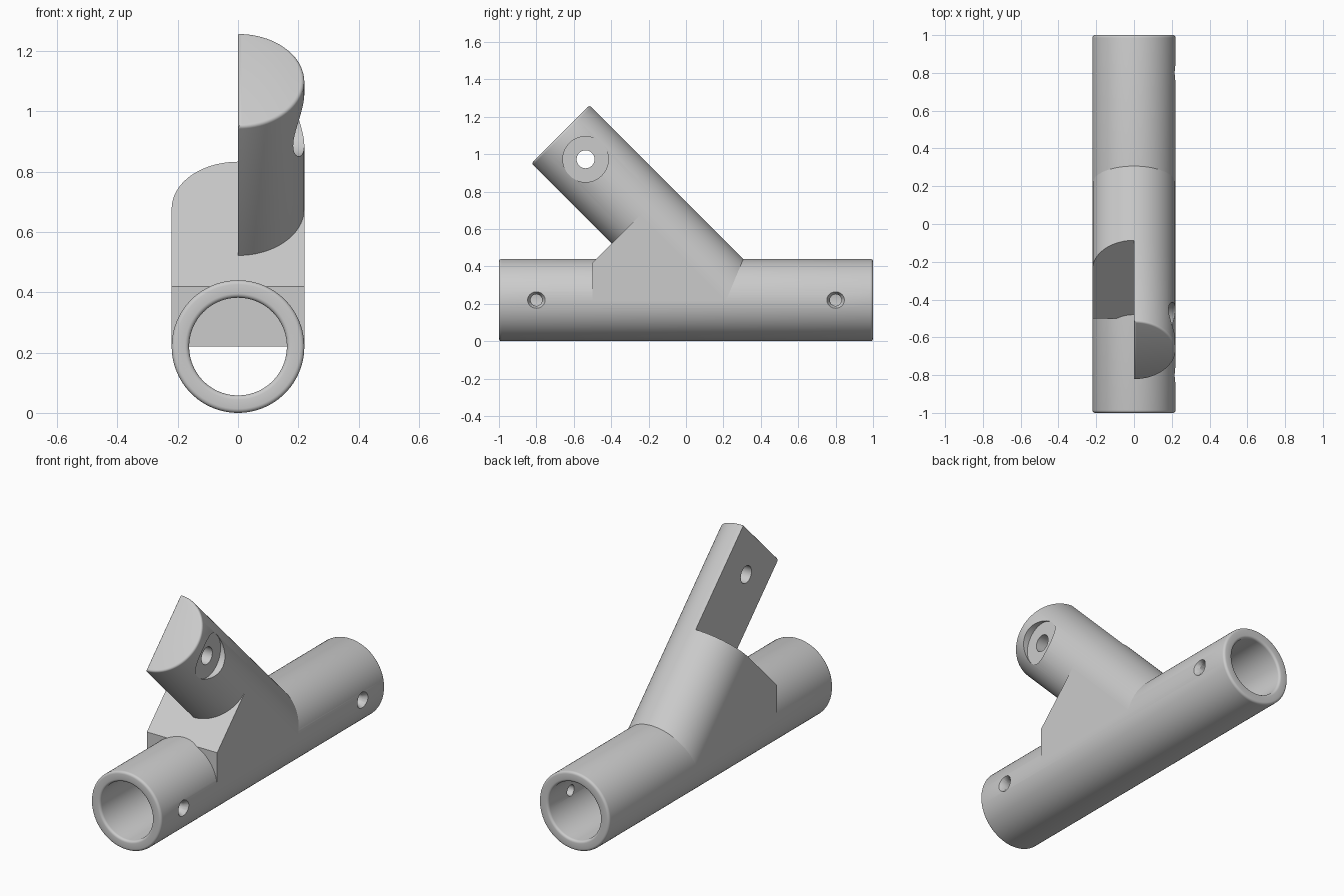
import bpy
import bmesh
from math import pi, sin, cos, radians, sqrt
from mathutils import Matrix, Vector

if "Cube" in bpy.data.objects:
    bpy.data.objects.remove(bpy.data.objects["Cube"], do_unlink=True)

R = 0.22          # outer radius of the tube and the arm
BORE = 0.162      # inner radius of the tube
STEP = 0.647      # arm length up to the half-lap shoulder
TIP = 1.253       # arm length up to its end
PIN = 1.064       # arm length up to the pin hole

grey = bpy.data.materials.new("plain_grey")
grey.use_nodes = True
colour = (0.6, 0.6, 0.6, 1)
grey.diffuse_color = colour
grey.node_tree.nodes["Principled BSDF"].inputs["Base Color"].default_value = colour

arm_frame = Matrix.Translation((0, 0.2155, R)) @ Matrix.Rotation(radians(45), 4, 'X')


def finish(name, bm):
    bmesh.ops.recalc_face_normals(bm, faces=bm.faces)
    mesh = bpy.data.meshes.new(name)
    bm.to_mesh(mesh)
    bm.free()
    mesh.materials.append(grey)
    obj = bpy.data.objects.new(name, mesh)
    bpy.context.collection.objects.link(obj)
    return obj


def arc(radius, start, end, steps):
    angles = [radians(start + (end - start) * i / steps) for i in range(steps + 1)]
    return [(radius * cos(a), radius * sin(a)) for a in angles]


def prism(name, profile, low, high, frame, bevel=0):
    """Extrude an outline along the local z axis, rounding the far rim if asked."""
    bm = bmesh.new()
    face = bm.faces.new([bm.verts.new((x, y, low)) for x, y in profile])
    top = bmesh.ops.extrude_face_region(bm, geom=[face], use_keep_orig=True)["geom"]
    for v in top:
        if isinstance(v, bmesh.types.BMVert):
            v.co.z = high
    bmesh.ops.recalc_face_normals(bm, faces=bm.faces)
    if bevel:
        rim = [e for e in bm.edges if all(abs(v.co.z - high) < 1e-5 for v in e.verts)]
        bmesh.ops.bevel(bm, geom=rim, offset=bevel, segments=4, profile=0.5,
                        affect='EDGES', clamp_overlap=True)
    bm.transform(frame)
    return finish(name, bm)


def cut(obj, x_inner, x_outer, r_inner, r_outer, centre):
    """Cut a round or tapered hole that runs along x."""
    bm = bmesh.new()
    bmesh.ops.create_cone(bm, cap_ends=True, segments=40, radius1=r_inner,
                          radius2=r_outer, depth=x_outer - x_inner)
    bm.transform(Matrix.Translation((0, 0, (x_inner + x_outer) / 2)))
    bm.transform(Matrix.Translation(centre) @ Matrix.Rotation(pi / 2, 4, 'Y'))
    cutter = finish("hole_cutter", bm)
    cutter.hide_render = True
    mod = obj.modifiers.new("hole", 'BOOLEAN')
    mod.operation, mod.solver, mod.object = 'DIFFERENCE', 'EXACT', cutter
    bpy.context.view_layer.objects.active = obj
    bpy.ops.object.modifier_apply(modifier=mod.name)
    bpy.data.objects.remove(cutter, do_unlink=True)


# Main tube: a wall section with rounded rims, spun about the y axis
f = 0.014
section = []
for cr, cy, start in ((R - f, 1 - f, 0), (BORE + f, 1 - f, 90),
                      (BORE + f, f - 1, 180), (R - f, f - 1, 270)):
    section += [(cr + x, cy + y) for x, y in arc(f, start, start + 90, 4)]
bm = bmesh.new()
verts = [bm.verts.new((r, y, R)) for r, y in section]
edges = [bm.edges.new((verts[i - 1], verts[i])) for i in range(len(verts))]
bmesh.ops.spin(bm, geom=verts + edges, cent=(0, 0, R), axis=(0, 1, 0),
               angle=2 * pi, steps=96, use_merge=True)
bmesh.ops.remove_doubles(bm, verts=bm.verts, dist=1e-5)
main_tube = finish("main_tube", bm)

# Countersunk screw holes near both tube ends, on the left wall only
for y in (-0.8, 0.8):
    cut(main_tube, 0.1, 0.25, 0.031, 0.031, (0, y, R))
    cut(main_tube, 0.195, 0.225, 0.031, 0.05, (0, y, R))

# Gusset: flat-sided slab between the tube and the arm
shoulder = arm_frame @ Vector((0, 0, STEP))
root = arm_frame @ Vector((0, 0, 0))
outline = [(-0.5, R), (-0.5, 0.42), (shoulder.y, shoulder.z), (root.y, root.z)]
across = Matrix(((0, 0, 1, 0), (1, 0, 0, 0), (0, 1, 0, 0), (0, 0, 0, 1)))
gusset = prism("gusset", outline, -R, R, across)

# Arm root: rounded back that flows into the gusset sides
arm_root = prism("arm_root", arc(R, 0, 180, 48), 0, STEP, arm_frame)

# Half-lap arm: left half of the round bar with a softened end
half_arm = prism("half_arm", arc(R, -90, 90, 48), STEP, TIP, arm_frame, 0.012)

# Pin hole with a spot-faced seat
pin = arm_frame @ Vector((0, 0, PIN))
cut(half_arm, -0.1, 0.3, 0.048, 0.048, pin)
cut(half_arm, 0.182, 0.3, 0.122, 0.122, pin)

# Smooth round walls, crisp corners
for obj in bpy.context.view_layer.objects:
    obj.select_set(False)
for obj in (main_tube, gusset, arm_root, half_arm):
    obj.select_set(True)
bpy.context.view_layer.objects.active = main_tube
bpy.ops.object.shade_smooth_by_angle(angle=radians(35))
